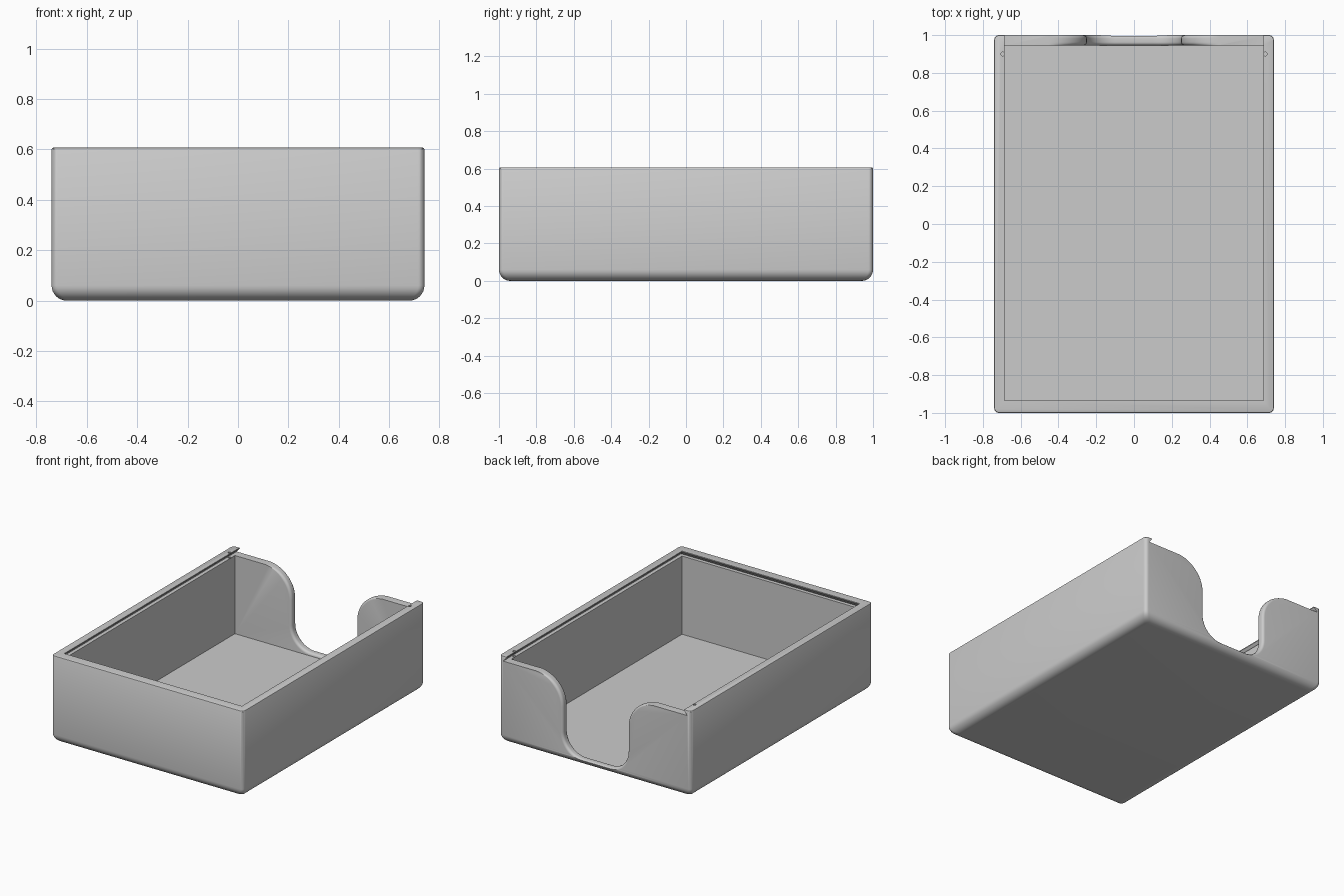
import bpy, bmesh
from math import sin, cos, pi

if "Cube" in bpy.data.objects:
    bpy.data.objects.remove(bpy.data.objects["Cube"], do_unlink=True)

W, L, H = 0.74, 1.0, 0.607      # outer half width, half length, height
IN_X, IN_FRONT, IN_BACK = 0.685, -0.935, 0.945
FLOOR, LEDGE = 0.027, 0.572

grey = bpy.data.materials.new("plain grey")
grey.use_nodes = True
colour = (0.6, 0.6, 0.6, 1)
grey.diffuse_color = colour
grey.node_tree.nodes["Principled BSDF"].inputs["Base Color"].default_value = colour


def loft(name, rings):
    """Closed solid skinned through rings of equal length."""
    bm = bmesh.new()
    loops = [[bm.verts.new(p) for p in ring] for ring in rings]
    n = len(loops[0])
    for a, b in zip(loops, loops[1:]):
        for i in range(n):
            j = (i + 1) % n
            bm.faces.new((a[i], a[j], b[j], b[i]))
    bm.faces.new(loops[0][::-1])
    bm.faces.new(loops[-1])
    bmesh.ops.recalc_face_normals(bm, faces=bm.faces)
    mesh = bpy.data.meshes.new(name)
    bm.to_mesh(mesh)
    bm.free()
    mesh.materials.append(grey)
    ob = bpy.data.objects.new(name, mesh)
    bpy.context.collection.objects.link(ob)
    return ob


def rectangle(hx, y0, y1, z):
    return [(-hx, y0, z), (hx, y0, z), (hx, y1, z), (-hx, y1, z)]


def rounded_rectangle(inset, z, r=0.025, steps=6):
    cx, cy = W - inset - r, L - inset - r
    ring = []
    for k, (sx, sy) in enumerate([(1, 1), (-1, 1), (-1, -1), (1, -1)]):
        for i in range(steps + 1):
            a = (k + i / steps) * pi / 2
            ring.append((sx * cx + r * cos(a), sy * cy + r * sin(a), z))
    return ring


def notch_profile(y, off, steps=14):
    """S-shaped finger notch outline, widened by off towards its edges."""
    half = [(0.45, 0.7)]
    for i in range(steps + 1):               # convex shoulder
        t = i / steps
        a, r = pi / 2 * (1 + t), 0.2 - off * min(1, 2 * t)
        half.append((0.45 + r * cos(a), LEDGE - 0.2 + r * sin(a)))
    for i in range(steps + 1):               # concave lower corner
        a, r = -pi / 2 * i / steps, 0.15 + off
        half.append((0.1 + r * cos(a), 0.197 + r * sin(a)))
    return [(x, y, z) for x, z in half] + [(-x, y, z) for x, z in half[::-1]]


# Outer shell with rounded lower edge and a fine top edge
R, STEPS = 0.06, 8
shell = []
for i in range(STEPS + 1):
    a = pi / 2 * i / STEPS
    shell.append(rounded_rectangle(R * (1 - sin(a)), R * (1 - cos(a))))
shell += [rounded_rectangle(0, H - 0.006), rounded_rectangle(0.002, H - 0.002),
          rounded_rectangle(0.006, H)]
box = loft("box_tray", shell)

# Card cavity, undercut lid channel open at the back
cutters = [
    loft("cavity_cutter", [rectangle(IN_X, IN_FRONT, IN_BACK, z) for z in (FLOOR, 0.8)]),
    loft("lid_channel_cutter", [
        rectangle(IN_X + 0.025, IN_FRONT - 0.025, 1.1, LEDGE),
        rectangle(IN_X, IN_FRONT, 1.1, H - 0.006),
        rectangle(IN_X, IN_FRONT, 1.1, 0.8)]),
]

# Finger notch through the back wall, rounded on both faces
F = 0.018
arc = [(F * (1 - cos(pi / 2 * i / 6)), F * (1 - sin(pi / 2 * i / 6))) for i in range(7)]
rings = [notch_profile(IN_BACK - 0.003, F)]
rings += [notch_profile(IN_BACK + d, off) for d, off in arc]
rings += [notch_profile(L - d, off) for d, off in arc[::-1]]
rings.append(notch_profile(1.1, F))
cutters.append(loft("finger_notch_cutter", rings))

# Small lid catch holes near the back of each rail
for side in (-1, 1):
    cutters.append(loft("catch_hole_cutter", [
        [(side * 0.695 + 0.01 * cos(a * pi / 8), 0.9 + 0.01 * sin(a * pi / 8), z)
         for a in range(16)] for z in (LEDGE - 0.012, 0.8)]))

bpy.context.view_layer.objects.active = box
for cutter in cutters:
    mod = box.modifiers.new(cutter.name, "BOOLEAN")
    mod.operation, mod.solver, mod.object = "DIFFERENCE", "EXACT", cutter
    bpy.ops.object.modifier_apply(modifier=mod.name)
    bpy.data.objects.remove(cutter, do_unlink=True)

for ob in bpy.context.selected_objects:
    ob.select_set(False)
box.select_set(True)
bpy.ops.object.shade_smooth_by_angle(angle=pi / 6)
